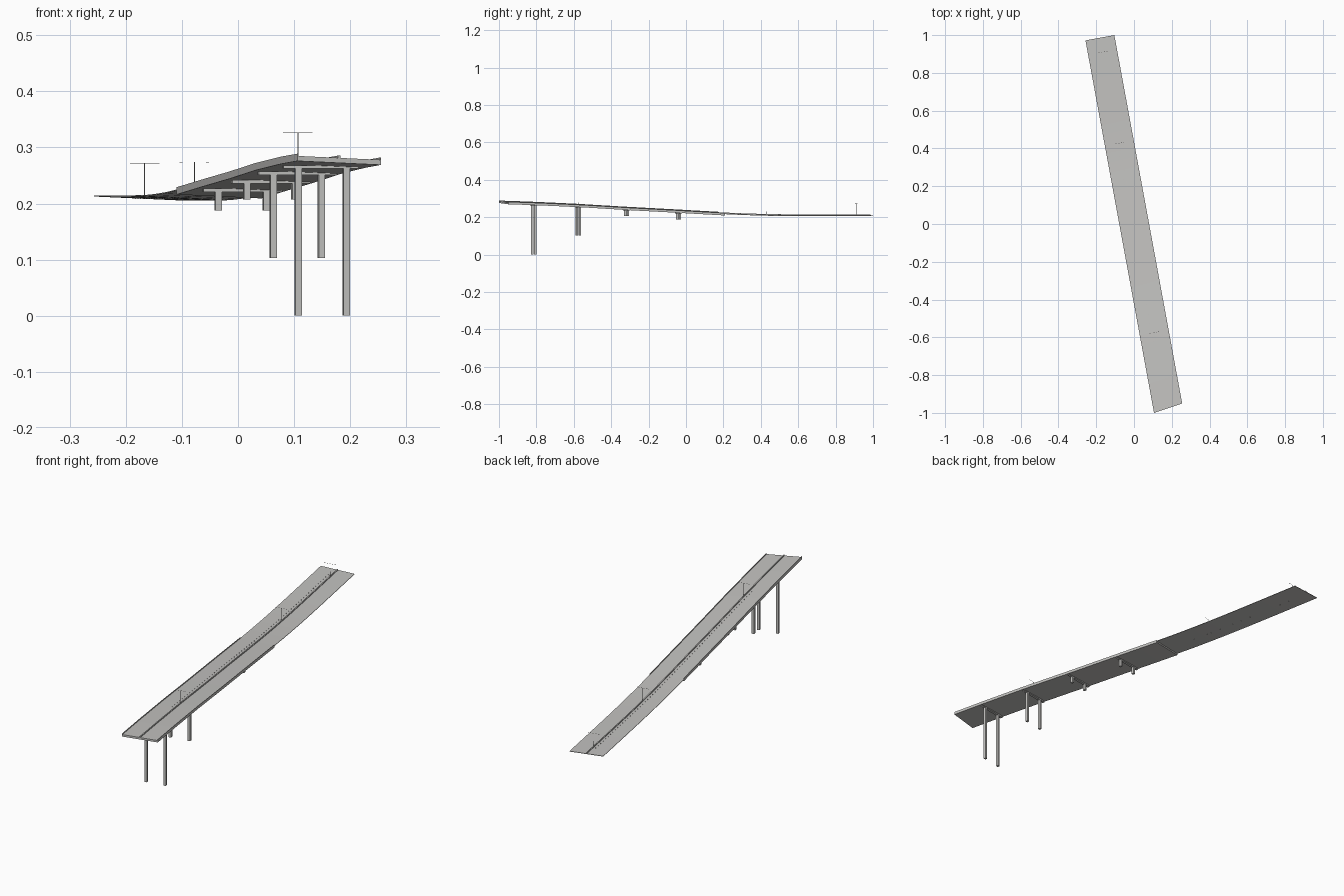
import bpy, bmesh, math
from mathutils import Vector, Matrix

if "Cube" in bpy.data.objects:
    bpy.data.objects.remove(bpy.data.objects["Cube"])

concrete = bpy.data.materials.new("concrete grey")
concrete.diffuse_color = (0.55, 0.545, 0.53, 1)
concrete.use_nodes = True
concrete.node_tree.nodes["Principled BSDF"].inputs["Base Color"].default_value = concrete.diffuse_color

# Plan corners of the road and height profile along it (y, z)
FL, FR = Vector((0.106, -1.0)), Vector((0.255, -0.95))
BL, BR = Vector((-0.257, 0.972)), Vector((-0.104, 1.0))
PROFILE = [(-0.98, 0.2815), (-0.815, 0.276), (-0.575, 0.265), (-0.318, 0.2495),
           (-0.04, 0.2345), (0.1, 0.2265), (0.2, 0.221), (0.3, 0.2165), (0.4, 0.2135),
           (0.5, 0.2115), (0.62, 0.2105), (0.8, 0.2105), (0.99, 0.211)]
Y0, Y1 = -0.975, 0.986
ANGLE = math.radians(10.4)


def height(y):
    y = min(max(y, PROFILE[0][0]), PROFILE[-1][0])
    for (a, za), (b, zb) in zip(PROFILE, PROFILE[1:]):
        if y <= b:
            return za + (zb - za) * (y - a) / (b - a)


def road(y, u, dz=0.0):
    """Point on the road at station y; u runs -1 (left edge) to 1 (right edge)."""
    s = (y - Y0) / (Y1 - Y0)
    p = FL.lerp(BL, s).lerp(FR.lerp(BR, s), (u + 1) / 2)
    return Vector((p.x, p.y, height(y) - 0.0035 * u + dz))


def finish(name, bm):
    bmesh.ops.recalc_face_normals(bm, faces=bm.faces)
    me = bpy.data.meshes.new(name)
    bm.to_mesh(me)
    bm.free()
    me.materials.append(concrete)
    ob = bpy.data.objects.new(name, me)
    bpy.context.collection.objects.link(ob)
    return ob


def strip(name, ya, yb, ua, ub, low, high):
    """Box section swept along the road."""
    bm = bmesh.new()
    n = max(2, round((yb - ya) / 0.05))
    rings = []
    for i in range(n + 1):
        y = ya + (yb - ya) * i / n
        rings.append([bm.verts.new(road(y, u, d)) for u, d in
                      ((ua, low), (ub, low), (ub, high), (ua, high))])
    for a, b in zip(rings, rings[1:]):
        for k in range(4):
            bm.faces.new((a[k], a[(k + 1) % 4], b[(k + 1) % 4], b[k]))
    bm.faces.new(rings[0])
    bm.faces.new(rings[-1])
    return finish(name, bm)


def box(bm, centre, size):
    m = Matrix.Translation(centre) @ Matrix.Rotation(ANGLE, 4, 'Z') @ Matrix.Diagonal((*size, 1))
    bmesh.ops.create_cube(bm, size=1, matrix=m)


# Thick bridge deck, thin approach road, centre barrier and edge kerbs
strip("bridge_deck", Y0, 0.19, -1, 1, -0.009, 0)
strip("approach_road", 0.19, Y1, -1, 1, -0.002, 0)
strip("centre_barrier", Y0, Y1, -0.03, 0.03, 0, 0.004)
strip("left_kerb", Y0, 0.19, -1, -0.97, 0, 0.004)
strip("right_kerb", Y0, 0.19, 0.97, 1, 0, 0.004)

# Piers: cap beam on two square columns
ACROSS = Vector((math.cos(ANGLE), math.sin(ANGLE), 0))
for i, (y, foot) in enumerate(((-0.815, 0.0), (-0.575, 0.103), (-0.318, 0.207), (-0.04, 0.188))):
    bm = bmesh.new()
    c = Vector((-0.184 * y, y, 0))
    top = height(y) - 0.008
    box(bm, c + Vector((0, 0, top - 0.003)), (0.142, 0.012, 0.006))
    for side in (-1, 1):
        p = c + ACROSS * side * 0.0437
        p.z = (foot + top - 0.004) / 2
        box(bm, p, (0.0115, 0.0115, top - 0.004 - foot))
    finish(f"pier_{i + 1}", bm)

# Double-headed lamp posts on the centre line
for i, y in enumerate((-0.575, 0.428, 0.91)):
    bm = bmesh.new()
    base = road(y, 0)
    tip = height(y) + 0.061
    bmesh.ops.create_cone(bm, cap_ends=True, segments=8, radius1=0.0012, radius2=0.0007,
                          depth=tip - base.z,
                          matrix=Matrix.Translation((base.x, base.y, (tip + base.z) / 2)))
    top = Vector((base.x, base.y, tip))
    box(bm, top, (0.046, 0.0006, 0.0006))
    for side in (-1, 1):
        box(bm, top + ACROSS * side * 0.024, (0.005, 0.002, 0.001))
    finish(f"lamp_post_{i + 1}", bm)

# Row of small guard posts beside the barrier
bm = bmesh.new()
for k in range(64):
    box(bm, road(-0.62 + k * 0.0245, -0.18, 0.0), (0.0015, 0.002, 0.006))
finish("guard_posts", bm)
